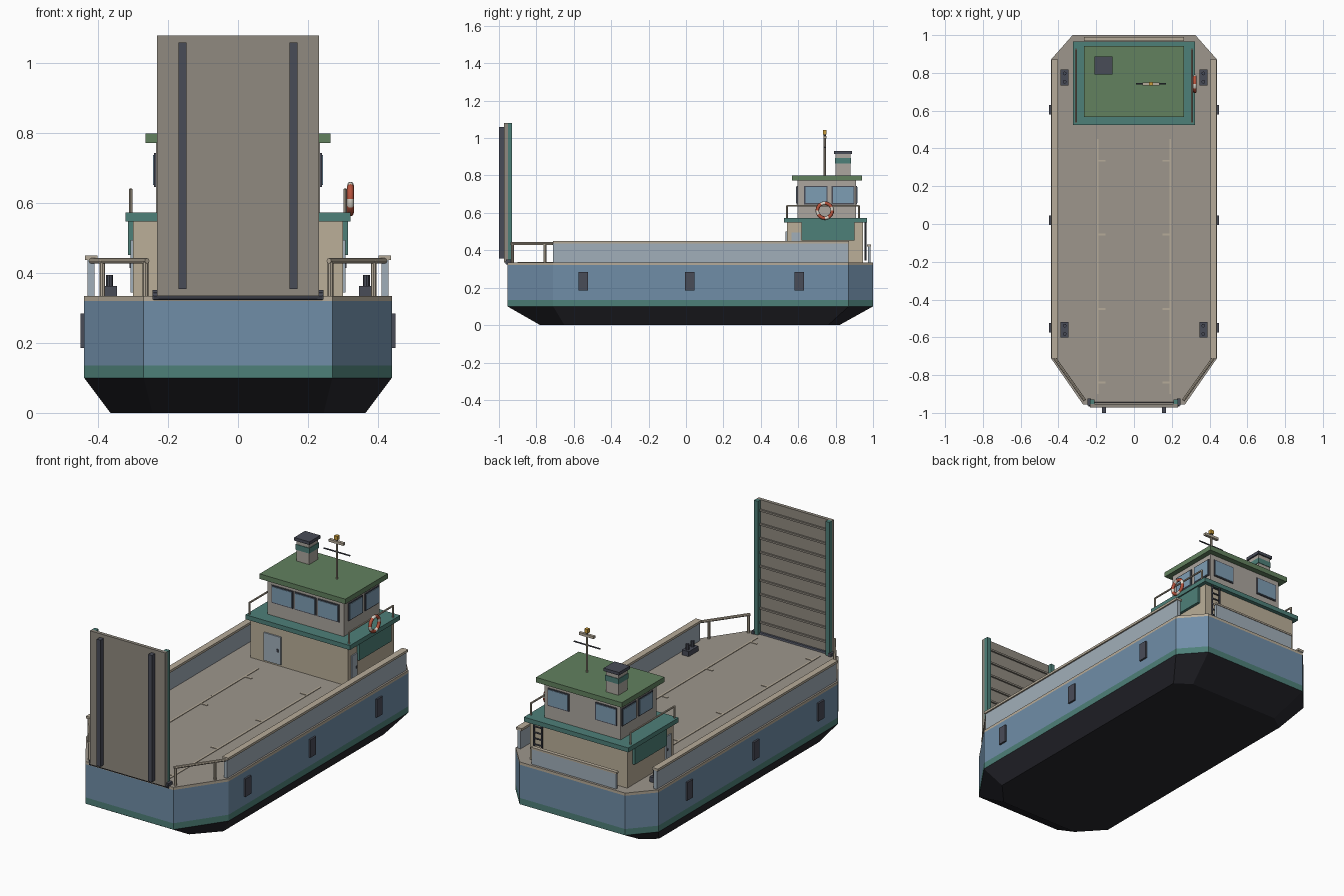
import bpy, bmesh, math
from mathutils import Vector

if "Cube" in bpy.data.objects:
    bpy.data.objects.remove(bpy.data.objects["Cube"])

mats = {}
COL = {"blue": "6F8CA6", "teal": "4F7F78", "bottom": "2C2C32", "deck": "9C958B", "beige": "B5AA98",
       "panel": "A0ADB8", "dark": "4A4D58", "wall": "B9AD97", "upper": "ABA59D", "green": "62805F",
       "glass": "7D9CB2", "red": "B5543F", "white": "DDD8CC", "gold": "C79A3E", "ramp": "8F897F"}


def mat(name):
    if name not in mats:
        m = bpy.data.materials.new(name)
        rgb = [int(COL[name][i:i + 2], 16) / 255 for i in (0, 2, 4)]
        m.diffuse_color = [c ** 2.2 for c in rgb] + [1]
        m.use_nodes = True
        m.node_tree.nodes["Principled BSDF"].inputs["Base Color"].default_value = m.diffuse_color
        mats[name] = m
    return mats[name]


def finish(bm, name, *colors):
    bmesh.ops.recalc_face_normals(bm, faces=bm.faces)
    me = bpy.data.meshes.new(name)
    bm.to_mesh(me)
    bm.free()
    for c in colors:
        me.materials.append(mat(c))
    ob = bpy.data.objects.new(name, me)
    bpy.context.collection.objects.link(ob)
    return ob


def box(name, x, y, z, color):
    """Box from (min, max) pairs on each axis."""
    bm = bmesh.new()
    bmesh.ops.create_cube(bm, size=1)
    for v in bm.verts:
        v.co = [(p[0] + p[1]) / 2 + c * abs(p[1] - p[0]) for p, c in zip((x, y, z), v.co)]
    return finish(bm, name, color)


def rod(name, a, b, r, color, sides=8):
    a, b = Vector(a), Vector(b)
    bm = bmesh.new()
    bmesh.ops.create_cone(bm, cap_ends=True, segments=sides, radius1=r, radius2=r, depth=(b - a).length)
    ob = finish(bm, name, color)
    ob.location = (a + b) / 2
    ob.rotation_euler = (b - a).to_track_quat('Z', 'Y').to_euler()
    return ob


def outline(pts):
    """Mirror a right-hand half outline into a closed loop."""
    return pts + [(-x, y) for x, y in reversed(pts)]


# Hull: stacked octagonal sections, coloured by band
upper = outline([(.27, -.955), (.44, -.71), (.44, .87), (.325, 1.0)])
keel = outline([(.245, -.78), (.365, -.65), (.365, .76), (.28, .82)])
bm = bmesh.new()
rings = [[bm.verts.new((x, y, z)) for x, y in sec]
         for sec, z in ((keel, 0), (upper, .1), (upper, .135), (upper, .32), (upper, .335))]
bm.faces.new(rings[0])
for k in range(4):
    for i in range(8):
        j = (i + 1) % 8
        f = bm.faces.new((rings[k][i], rings[k][j], rings[k + 1][j], rings[k + 1][i]))
        f.material_index = k
bm.faces.new(rings[-1]).material_index = 4
finish(bm, "hull", "bottom", "teal", "blue", "beige", "deck")

# Bulwarks, bow rails, fenders, bollards and lane lines on both sides
for s in (1, -1):
    box("bulwark", (s * .41, s * .43), (-.71, .87), (.335, .437), "panel")
    box("bulwark_cap", (s * .402, s * .438), (-.712, .872), (.437, .45), "beige")
    p, q = Vector((s * .26, -.935, .335)), Vector((s * .42, -.71, .335))
    up = Vector((0, 0, .1))
    rod("bow_rail", p + up, q + up, .008, "beige")
    for t in (.03, .8):
        b = p.lerp(q, t)
        rod("bow_rail_post", b, b + up, .008, "beige")
    for y in (-.55, .02, .605):
        box("fender", (s * .435, s * .45), (y - .025, y + .025), (.185, .285), "dark")
    for y in (-.56, .775):
        box("bollard_base", (s * .346, s * .388), (y - .042, y + .042), (.335, .363), "dark")
        for dy in (-.022, .022):
            rod("bollard_post", (s * .367, y + dy, .36), (s * .367, y + dy, .395), .01, "dark")
    box("lane_line", (s * .187, s * .197), (-.9, .45), (.334, .338), "beige")
    for y in (.335, -.055, -.45, -.84):
        box("lane_tick", (s * .15, s * .187), (y - .005, y + .005), (.334, .338), "beige")
box("stern_bulwark", (-.26, .26), (.973, .987), (.335, .42), "panel")
box("stern_bulwark_cap", (-.264, .264), (.969, .99), (.42, .43), "beige")

# Raised bow ramp
box("ramp_plate", (-.232, .232), (-.972, -.953), (.335, 1.08), "ramp")
for s in (1, -1):
    box("ramp_side_beam", (s * .208, s * .232), (-.953, -.93), (.335, 1.08), "teal")
    box("ramp_runner", (s * .147, s * .17), (-1.0, -.972), (.355, 1.06), "dark")
    box("ramp_hinge_lug", (s * .228, s * .245), (-.962, -.925), (.325, .352), "dark")
for i in range(9):
    z = .40 + i * .078
    box("ramp_batten", (-.208, .208), (-.954, -.944), (z - .005, z + .005), "ramp")
rod("ramp_hinge", (-.242, -.955, .335), (.242, -.955, .335), .012, "dark")

# Lower deckhouse with boat deck
box("deckhouse", (-.30, .30), (.54, .945), (.33, .55), "wall")
box("boat_deck", (-.322, .322), (.525, .967), (.548, .573), "teal")
box("front_door", (-.215, -.11), (.532, .542), (.345, .50), "panel")
box("front_door_knob", (-.132, -.122), (.527, .534), (.415, .43), "dark")
for s in (1, -1):
    box("side_door", (s * .298, s * .307), (.565, .612), (.345, .495), "panel")
    box("side_door_knob", (s * .305, s * .311), (.598, .606), (.415, .427), "dark")
    box("side_board", (s * .298, s * .315), (.617, .90), (.452, .55), "teal")
    # Boat deck rail
    rod("deck_rail", (s * .307, .54, .638), (s * .307, .925, .638), .005, "beige")
    for y in (.54, .925):
        rod("deck_rail_post", (s * .307, y, .57), (s * .307, y, .64), .005, "beige")

# Stern ladder
for x in (.215, .265):
    rod("ladder_stile", (x, .96, .345), (x, .96, .56), .005, "dark")
for i in range(6):
    z = .37 + i * .033
    rod("ladder_rung", (.215, .96, z), (.265, .96, z), .004, "dark")

# Wheelhouse and windows
box("wheelhouse", (-.235, .235), (.595, .91), (.57, .775), "upper")
box("wheelhouse_roof", (-.264, .264), (.567, .942), (.772, .80), "green")


def window(axis, side, a, b):
    """Framed pane on a wall plane; axis is the wall normal."""
    for name, g, d, c in (("window_frame", .006, .005, "dark"), ("window_glass", 0, .008, "glass")):
        span, depth = (a - g, b + g), sorted((side[0], side[0] + side[1] * d))
        x, y = (depth, span) if axis == "x" else (span, depth)
        box(name, x, y, (.652 - g, .738 + g), c)


for c in (-.142, 0, .142):
    window("y", (.595, -1), c - .06, c + .06)
for s in (1, -1):
    window("y", (.91, 1), s * .147 - .06, s * .147 + .06)
    for a, b in ((.638, .75), (.785, .895)):
        window("x", (s * .235, s), a, b)

# Funnel
box("funnel", (-.2, -.122), (.80, .88), (.795, .918), "upper")
box("funnel_band", (-.203, -.119), (.797, .883), (.863, .893), "teal")
box("funnel_cap", (-.208, -.114), (.791, .887), (.915, .932), "dark")

# Mast with yard, radar bar and lamp
rod("mast", (.09, .742, .795), (.09, .742, 1.01), .006, "beige")
rod("mast_yard", (.01, .742, .95), (.17, .742, .95), .004, "dark")
box("radar_bar", (.045, .135), (.734, .75), (.998, .014 + .998), "beige")
box("mast_lamp", (.08, .10), (.732, .752), (1.02, 1.042), "gold")
rod("lamp_stem", (.09, .742, 1.008), (.09, .742, 1.022), .006, "dark")

# Lifebuoy: ring swept in the yz plane with pale bands
N, M = 24, 8
bm = bmesh.new()
ring = []
for i in range(N):
    a = 2 * math.pi * i / N
    ring.append([])
    for j in range(M):
        t = 2 * math.pi * j / M
        r = .040 + .0095 * math.cos(t)
        ring[-1].append(bm.verts.new((.322 + .0095 * math.sin(t), .742 + r * math.cos(a), .612 + r * math.sin(a))))
for i in range(N):
    for j in range(M):
        n, k = (i + 1) % N, (j + 1) % M
        f = bm.faces.new((ring[i][j], ring[n][j], ring[n][k], ring[i][k]))
        f.material_index = int(i % 6 < 2)
        f.smooth = True
finish(bm, "lifebuoy", "red", "white")
